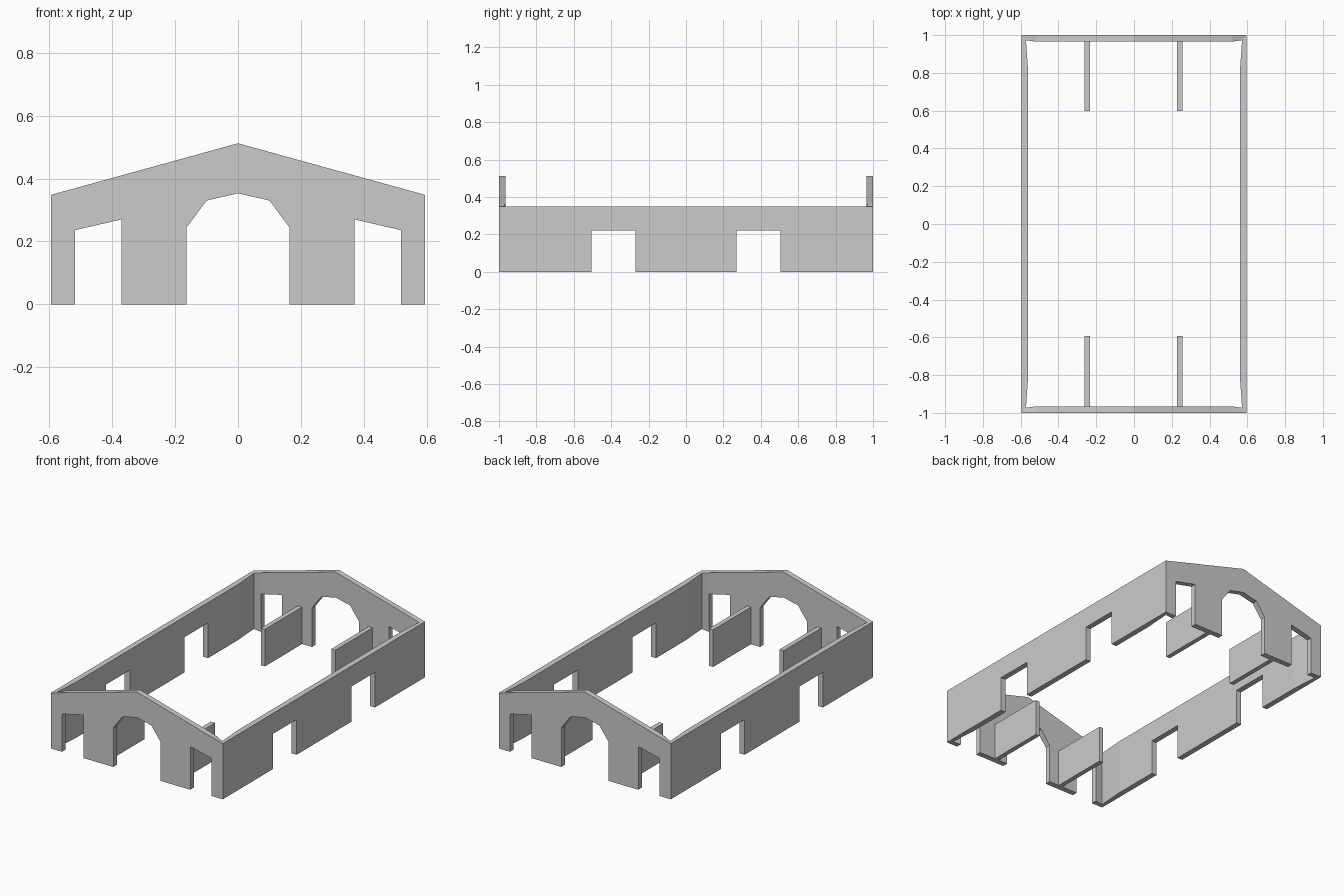
import bpy, bmesh

if "Cube" in bpy.data.objects:
    bpy.data.objects.remove(bpy.data.objects["Cube"])

W, L, EAVE, RIDGE = 0.595, 1.0, 0.348, 0.512


def roof(x):
    return RIDGE + (EAVE - RIDGE) * x / W


def inner(co):
    """Inner-face position matching a point on the outer wall face."""
    sx, sy = (1 if co.x >= 0 else -1), (1 if co.y >= 0 else -1)
    on_side, on_gable = abs(co.x) > W - 1e-4, abs(co.y) > L - 1e-4
    if on_side and on_gable:
        return (sx * 0.572, sy * 0.973, co.z)
    if on_side:
        return (sx * 0.56, co.y, co.z)
    return (co.x, sy * 0.965, co.z)


def finish(bm, name):
    bmesh.ops.recalc_face_normals(bm, faces=bm.faces[:])
    mesh = bpy.data.meshes.new(name)
    bm.to_mesh(mesh)
    bm.free()
    obj = bpy.data.objects.new(name, mesh)
    bpy.context.collection.objects.link(obj)
    return obj


# Half of a gable wall (x, z): arch crown, arch haunch, pier, door head, corner
gable = [
    [(0, .353), (.1, .33), (.1, roof(.1)), (0, RIDGE)],
    [(.1, .33), (.163, .245), (.163, roof(.163)), (.1, roof(.1))],
    [(.163, 0), (.37, 0), (.37, .27), (.37, roof(.37)), (.163, roof(.163)), (.163, .245)],
    [(.37, .27), (.518, .236), (.518, roof(.518)), (.37, roof(.37))],
    [(.518, 0), (W, 0), (W, EAVE), (.518, roof(.518)), (.518, .236)],
]
# Half of a side wall (y, z): middle, opening head, pier, corner
side = [
    [(0, 0), (.27, 0), (.27, .22), (.27, EAVE), (0, EAVE)],
    [(.27, .22), (.505, .22), (.505, EAVE), (.27, EAVE)],
    [(.505, 0), (.8, 0), (.8, EAVE), (.505, EAVE), (.505, .22)],
    [(.8, 0), (L, 0), (L, EAVE), (.8, EAVE)],
]

# Outer wall sheet, mirrored into all four quadrants, then thickened inwards
bm = bmesh.new()
for sx in (-1, 1):
    for sy in (-1, 1):
        for poly in gable:
            bm.faces.new([bm.verts.new((sx * u, sy * L, z)) for u, z in poly])
        for poly in side:
            bm.faces.new([bm.verts.new((sx * W, sy * u, z)) for u, z in poly])
bmesh.ops.remove_doubles(bm, verts=bm.verts[:], dist=1e-4)
bmesh.ops.recalc_face_normals(bm, faces=bm.faces[:])
ext = bmesh.ops.extrude_face_region(bm, geom=bm.faces[:], use_keep_orig=True)
for v in ext["geom"]:
    if isinstance(v, bmesh.types.BMVert):
        v.co = inner(v.co)
finish(bm, "outer_walls")


# Interior partitions
def partition(name, x0, x1, y0, y1, height):
    bm = bmesh.new()
    bmesh.ops.create_cube(bm, size=1)
    for v in bm.verts:
        v.co = (x1 if v.co.x > 0 else x0, y1 if v.co.y > 0 else y0,
                height if v.co.z > 0 else 0)
    finish(bm, name)


for end, y0, y1 in (("front", -.965, -.592), ("back", .598, .965)):
    partition(end + "_left_partition", -.261, -.232, y0, y1, .232)
    partition(end + "_right_partition", .227, .256, y0, y1, .232)
